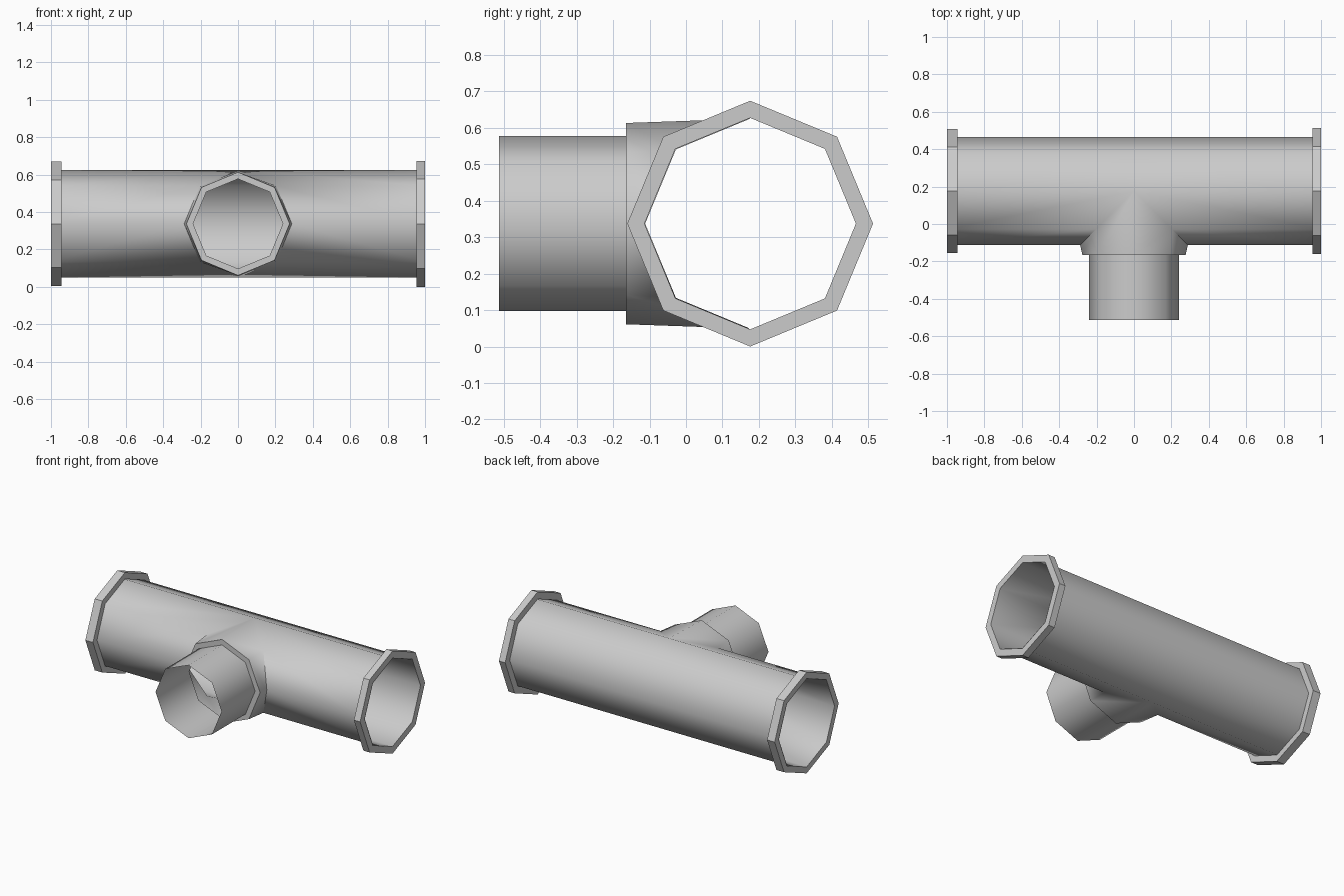
import bpy, bmesh
from math import cos, sin, tau, radians

if "Cube" in bpy.data.objects:
    bpy.data.objects.remove(bpy.data.objects["Cube"])

CY, CZ = 0.176, 0.337      # main pipe axis
R = 0.288                  # pipe radius
N = 8                      # sides everywhere
ANGLES = [tau * k / N for k in range(N)]


def x_ring(x, r):
    """Octagon around the main (x) axis, first corner facing the front."""
    return [(x, CY - r * cos(t), CZ + r * sin(t)) for t in ANGLES]


def y_ring(y, r):
    """Octagon around the branch (y) axis."""
    return [(r * cos(t), y, CZ + r * sin(t)) for t in ANGLES]


def loft(bm, rings, closed=False):
    """Bridge successive rings with quads."""
    loops = [[bm.verts.new(p) for p in ring] for ring in rings]
    pairs = list(zip(loops, loops[1:]))
    if closed:
        pairs.append((loops[-1], loops[0]))
    for a, b in pairs:
        for k in range(N):
            j = (k + 1) % N
            bm.faces.new((a[k], a[j], b[j], b[k]))


def finish(name, bm, smooth_angle=None):
    bmesh.ops.remove_doubles(bm, verts=bm.verts[:], dist=1e-4)
    bmesh.ops.recalc_face_normals(bm, faces=bm.faces[:])
    mesh = bpy.data.meshes.new(name)
    bm.to_mesh(mesh)
    bm.free()
    ob = bpy.data.objects.new(name, mesh)
    bpy.context.collection.objects.link(ob)
    if smooth_angle:
        bpy.ops.object.select_all(action='DESELECT')
        ob.select_set(True)
        bpy.context.view_layer.objects.active = ob
        bpy.ops.object.shade_smooth_by_angle(angle=radians(smooth_angle))
    return ob


# Tee body: two open pipe halves meeting at the back, mitred at the front
bm = bmesh.new()
for s in (-1, 1):
    mitre = [(s * R * max(cos(t), 0), CY - R * cos(t), CZ + R * sin(t))
             for t in ANGLES]
    loft(bm, [x_ring(s, R), mitre])

# Collar growing out of the mitred opening, with its step down to the branch
saddle = [(R * cos(t), CY - R * abs(cos(t)), CZ + R * sin(t)) for t in ANGLES]
loft(bm, [saddle, y_ring(-0.165, 0.276), y_ring(-0.165, 0.24)])
finish("tee_body", bm, 60)

# Branch spigot: thin open tube
bm = bmesh.new()
loft(bm, [y_ring(-0.165, 0.24), y_ring(-0.513, 0.24)])
finish("branch_pipe", bm, 60)

# End flanges: octagonal rings
for name, x0, x1, r in (("left_flange", -1.0, -0.945, 0.332),
                        ("right_flange", 0.955, 1.0, 0.337)):
    bm = bmesh.new()
    loft(bm, [x_ring(x0, R + 0.002), x_ring(x0, r),
              x_ring(x1, r), x_ring(x1, R + 0.002)], closed=True)
    finish(name, bm)
